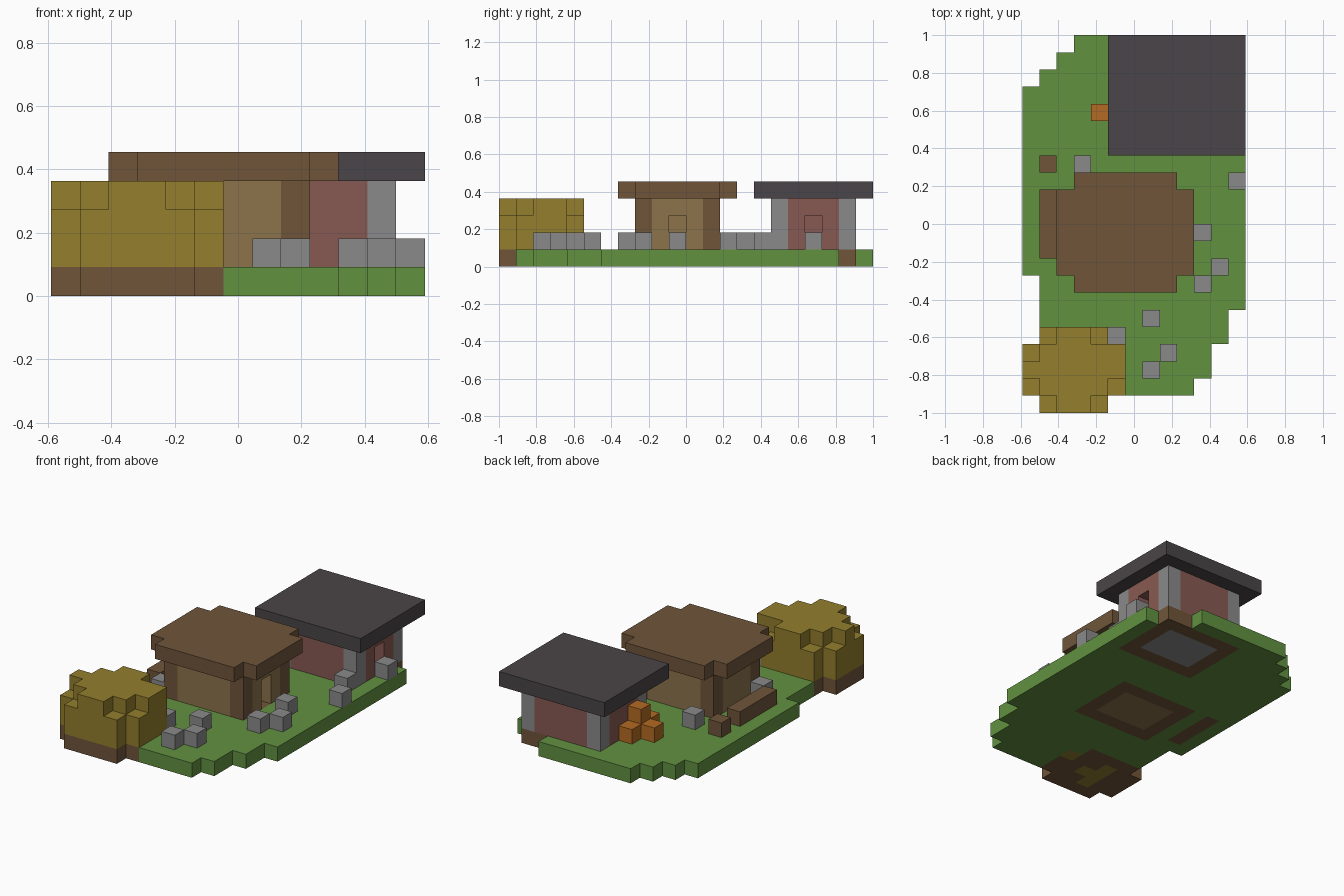
import bpy
import bmesh
from mathutils import Vector

cube = bpy.data.objects.get("Cube")
if cube:
    bpy.data.objects.remove(cube, do_unlink=True)

# Block grid: 13 wide, 22 deep, 5 high
NX, NY = 13, 22
S = 2 / NY


def material(name, hex_code):
    def linear(c):
        return c / 12.92 if c <= 0.04045 else ((c + 0.055) / 1.055) ** 2.4
    rgb = [linear(int(hex_code[i:i + 2], 16) / 255) for i in (0, 2, 4)]
    mat = bpy.data.materials.new(name)
    mat.use_nodes = True
    mat.diffuse_color = (*rgb, 1)
    bsdf = mat.node_tree.nodes["Principled BSDF"]
    bsdf.inputs["Base Color"].default_value = (*rgb, 1)
    bsdf.inputs["Roughness"].default_value = 0.9
    return mat


GRASS = material("grass_green", "629140")
WOOD = material("earth_brown", "70553A")
LEAF = material("olive_leaf", "937E2D")
STONE = material("stone_grey", "8A8A8A")
BRICK = material("brick_red", "875A52")
TAN = material("plank_tan", "8C734B")
SLATE = material("slate_dark", "4A4548")
ORANGE = material("pumpkin_orange", "B36B22")

parts = {}     # name -> material
blocks = {}    # block position -> part name


def fill(name, mat, cells):
    parts[name] = mat
    for cell in cells:
        blocks[cell] = name


def box(x0, x1, y0, y1, z0, z1):
    """All blocks in an inclusive range."""
    return [(x, y, z) for x in range(x0, x1 + 1)
            for y in range(y0, y1 + 1) for z in range(z0, z1 + 1)]


# Ground: each row steps in at the corners
left_edge = {19: 1, 20: 2, 21: 3}
right_edge = {1: 9, 2: 10, 3: 10, 4: 11, 5: 11, 20: 9, 21: 9}
for y in range(1, NY):
    x0 = (5 if y == 4 else 6) if y < 5 else 1 if y < 8 else left_edge.get(y, 0)
    fill("lawn", GRASS, box(x0, right_edge.get(y, NX - 1), y, y, 0, 0))


# Huts: foundation ring, floor, corner posts, walls with a doorway
def hut(name, x0, y0, wall_mat, post_mat, floor_mat, roof_mat, clipped):
    x1, y1 = x0 + 5, y0 + 4
    fill(name + "_foundation", WOOD, box(x0, x1, y0, y1, 0, 0))
    fill(name + "_floor", floor_mat, box(x0 + 1, x1 - 1, y0 + 1, y1 - 1, 0, 0))
    door = box(x1, x1, y0 + 2, y0 + 2, 1, 2)
    ring = [c for c in box(x0, x1, y0, y1, 1, 3)
            if c[0] in (x0, x1) or c[1] in (y0, y1)]
    posts = [c for c in ring if c[0] in (x0, x1) and c[1] in (y0, y1)]
    fill(name + "_walls", wall_mat, [c for c in ring if c not in posts and c not in door])
    fill(name + "_posts", post_mat, posts)
    roof = box(x0 - 1, x1 + 1, y0 - 1, y1 + 1, 4, 4)
    if clipped:
        roof = [c for c in roof
                if not (c[0] in (x0 - 1, x1 + 1) and c[1] in (y0 - 1, y1 + 1))]
    fill(name + "_roof", roof_mat, roof)


hut("cottage", 3, 8, TAN, WOOD, TAN, WOOD, True)
hut("shed", 6, 16, BRICK, STONE, STONE, SLATE, False)


# Bush: rounded footprint on earth, with a ragged crown
def trimmed(z0, z1):
    return [c for c in box(0, 5, 0, 4, z0, z1)
            if not (c[0] in (0, 5) and c[1] in (0, 4))]


fill("bush_earth", WOOD, trimmed(0, 0))
fill("bush_roots", LEAF, [(x, y, 0) for x, y in ((5, 3), (2, 2), (3, 2), (2, 3), (2, 1))])
fill("bush_leaves", LEAF, trimmed(1, 2))
for y, (x0, x1) in enumerate([(2, 3), (1, 4), (0, 5), (1, 5), (2, 3)]):
    fill("bush_crown", LEAF, box(x0, x1, y, y, 3, 3))

# Bench, stump and pumpkin pile
fill("bench_base", WOOD, box(1, 1, 9, 12, 0, 0))
fill("bench", WOOD, box(1, 1, 9, 12, 1, 1))
fill("stump", WOOD, [(1, 14, 1)])
fill("pumpkin_pile", ORANGE, box(5, 5, 16, 18, 1, 1) + [(4, 17, 1), (5, 17, 2)])

# Scattered stones
fill("stones", STONE, [(x, y, 1) for x, y in (
    (5, 4), (7, 5), (8, 3), (7, 2), (10, 7), (11, 8), (10, 10),
    (12, 13), (11, 15), (12, 18), (3, 14), (2, 8))])

# Turn each part into a mesh of its exposed block faces
DIRECTIONS = [Vector(d) for d in ((1, 0, 0), (-1, 0, 0), (0, 1, 0),
                                  (0, -1, 0), (0, 0, 1), (0, 0, -1))]
CENTRE = Vector((NX / 2, NY / 2, 0))
HALF = Vector((0.5, 0.5, 0.5))

for name, mat in parts.items():
    bm = bmesh.new()
    for cell in [c for c, owner in blocks.items() if owner == name]:
        mid = Vector(cell) + HALF
        for n in DIRECTIONS:
            if tuple(int(a + b) for a, b in zip(cell, n)) in blocks:
                continue
            u = Vector((n.y, n.z, n.x))
            v = n.cross(u)
            corners = [mid + (n + u * a + v * b) / 2
                       for a, b in ((-1, -1), (1, -1), (1, 1), (-1, 1))]
            bm.faces.new([bm.verts.new((p - CENTRE) * S) for p in corners])
    bmesh.ops.remove_doubles(bm, verts=bm.verts, dist=S / 100)
    mesh = bpy.data.meshes.new(name)
    bm.to_mesh(mesh)
    bm.free()
    mesh.materials.append(mat)
    bpy.context.collection.objects.link(bpy.data.objects.new(name, mesh))
